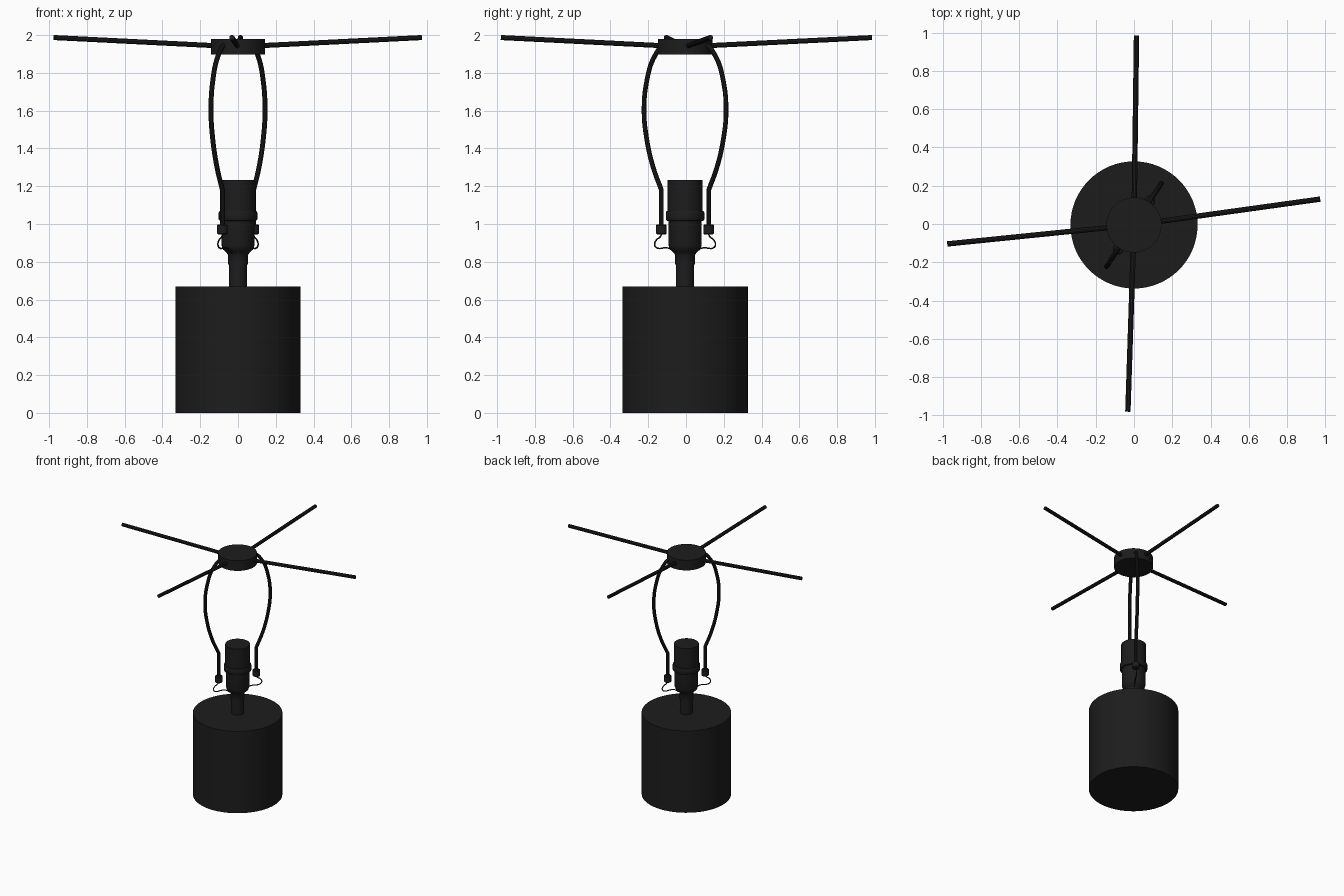
import bpy, math
from mathutils import Vector

if "Cube" in bpy.data.objects:
    bpy.data.objects.remove(bpy.data.objects["Cube"])

CX, CY = 0.0, -0.005
ANGLE = math.atan2(0.22, 0.145)      # plan direction of the harp

black = bpy.data.materials.new("black")
black.diffuse_color = (0.012, 0.012, 0.012, 1)
black.use_nodes = True
black.node_tree.nodes["Principled BSDF"].inputs["Base Color"].default_value = black.diffuse_color


def finish(ob, name):
    ob.name = name
    ob.data.materials.append(black)
    bpy.ops.object.select_all(action='DESELECT')
    bpy.context.view_layer.objects.active = ob
    ob.select_set(True)
    bpy.ops.object.shade_smooth_by_angle(angle=math.radians(35))
    return ob


def lathe(name, profile, n=48, centre=(CX, CY)):
    verts, faces = [], []
    for r, z in profile:
        for i in range(n):
            a = 2 * math.pi * i / n
            verts.append((centre[0] + r * math.cos(a), centre[1] + r * math.sin(a), z))
    for k in range(len(profile) - 1):
        for i in range(n):
            j = (i + 1) % n
            faces.append((k * n + i, k * n + j, (k + 1) * n + j, (k + 1) * n + i))
    faces.append(tuple(reversed(range(n))))
    faces.append(tuple(range((len(profile) - 1) * n, len(profile) * n)))
    me = bpy.data.meshes.new(name)
    me.from_pydata(verts, [], faces)
    ob = bpy.data.objects.new(name, me)
    bpy.context.collection.objects.link(ob)
    return finish(ob, name)


def tube(name, points, radius, corners=()):
    cu = bpy.data.curves.new(name, 'CURVE')
    cu.dimensions = '3D'
    cu.bevel_depth = radius
    cu.bevel_resolution = 3
    cu.use_fill_caps = True
    cu.resolution_u = 8
    sp = cu.splines.new('BEZIER')
    sp.bezier_points.add(len(points) - 1)
    for i, (bp, p) in enumerate(zip(sp.bezier_points, points)):
        bp.co = p
        kind = 'VECTOR' if i in corners else 'AUTO'
        bp.handle_left_type = bp.handle_right_type = kind
    ob = bpy.data.objects.new(name, cu)
    bpy.context.collection.objects.link(ob)
    bpy.ops.object.select_all(action='DESELECT')
    bpy.context.view_layer.objects.active = ob
    ob.select_set(True)
    bpy.ops.object.convert(target='MESH')
    return finish(bpy.context.object, name)


def on_harp(side, r, z):
    return Vector((CX + side * r * math.cos(ANGLE), CY + side * r * math.sin(ANGLE), z))


# Base drum, neck and bulb socket
lathe("base", [(0.332, 0), (0.332, 0.67)], 64)
lathe("neck", [(0.048, 0.66), (0.048, 0.80)], 32)
lathe("socket", [(0.052, 0.785), (0.052, 0.835), (0.062, 0.85), (0.080, 0.865), (0.087, 0.885),
                 (0.087, 1.015), (0.098, 1.018), (0.102, 1.025), (0.102, 1.06), (0.098, 1.068),
                 (0.092, 1.07), (0.092, 1.232)])

# Shade hub
lathe("hub", [(0.144, 1.897), (0.144, 1.980)])

# Harp: one half per side, with ferrule and thin saddle wire
half = [(0.15, 0.96), (0.15, 1.18), (0.202, 1.30), (0.243, 1.45), (0.26, 1.60),
        (0.242, 1.76), (0.195, 1.885), (0.13, 1.95), (0.0, 1.955)]
wire = [(0.15, 0.95), (0.155, 0.935), (0.182, 0.915), (0.193, 0.89), (0.18, 0.874), (0.12, 0.874),
        (0.09, 0.868), (0.06, 0.848), (0.0, 0.845)]
for side, label in ((1, "back"), (-1, "front")):
    tube(f"harp_{label}", [on_harp(side, r, z) for r, z in half], 0.013, corners=(0, 1))
    tube(f"saddle_wire_{label}", [on_harp(side, r, z) for r, z in wire], 0.004)
    p = on_harp(side, 0.15, 0)
    lathe(f"ferrule_{label}", [(0.023, 0.945), (0.028, 0.95), (0.028, 0.993), (0.023, 0.998)],
          20, (p.x, p.y))

# Shade spokes, rising slightly outwards
tips = {"right": (0.972, 0.13), "left": (-0.975, -0.104), "back": (0.013, 0.985), "front": (-0.032, -0.98)}
for label, (x, y) in tips.items():
    d = Vector((x - CX, y - CY, 0)).normalized() * 0.10
    tube(f"spoke_{label}", [(CX + d.x, CY + d.y, 1.943), (x, y, 1.987)], 0.014, corners=(0, 1))
